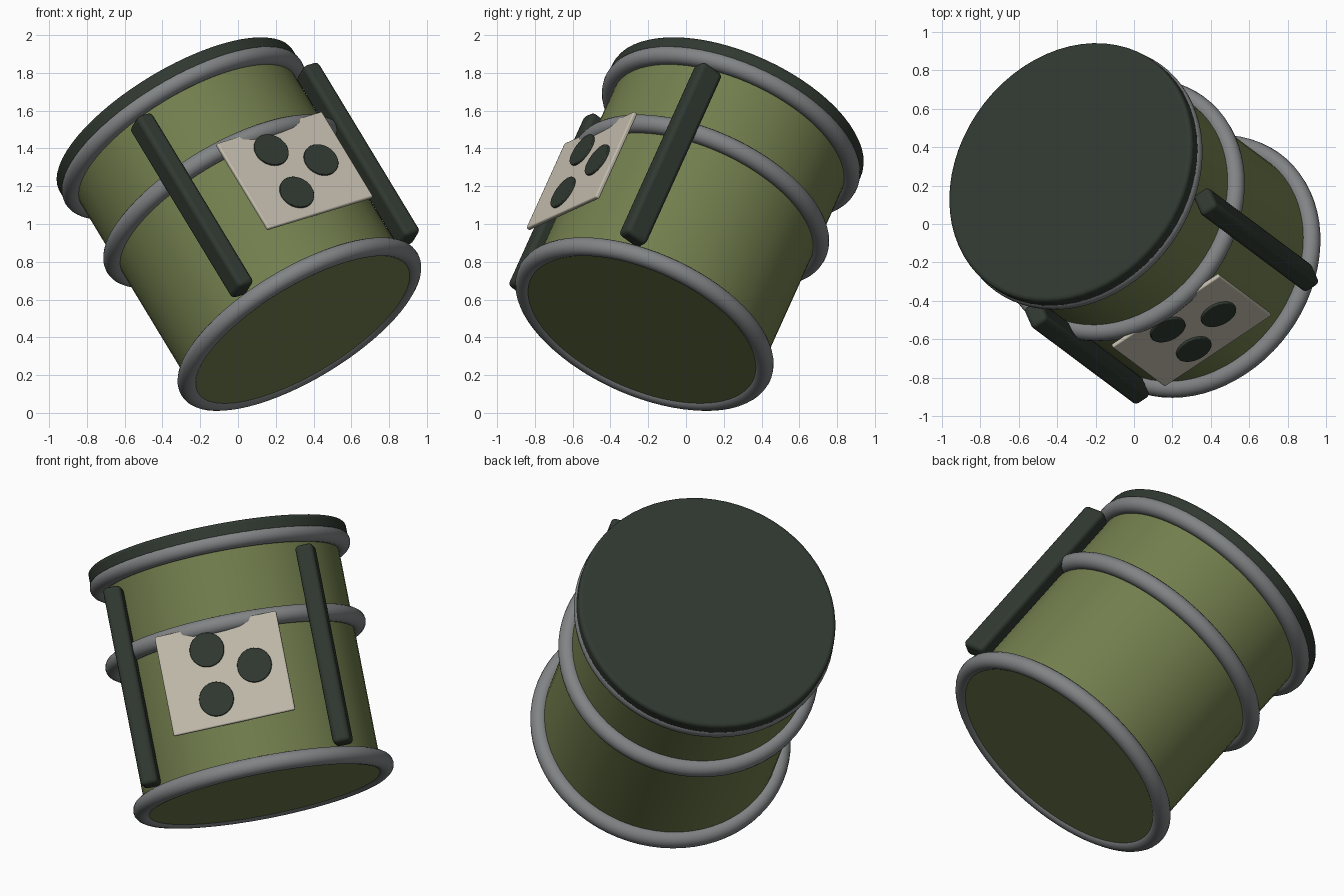
import bpy
import bmesh
import math
from mathutils import Matrix, Vector

cube = bpy.data.objects.get("Cube")
if cube:
    bpy.data.objects.remove(cube, do_unlink=True)


def material(name, rgb):
    mat = bpy.data.materials.new(name)
    mat.use_nodes = True
    colour = (*rgb, 1)
    mat.diffuse_color = colour
    mat.node_tree.nodes["Principled BSDF"].inputs["Base Color"].default_value = colour
    return mat


OLIVE = material("olive_green", (0.17, 0.21, 0.075))
DARK = material("dark_green", (0.03, 0.04, 0.03))
STEEL = material("steel_grey", (0.22, 0.23, 0.235))
CREAM = material("cream", (0.55, 0.51, 0.42))

# Tilted drum frame: local z runs up the drum, local -y faces its label
axis = Vector((-0.483, 0.361, 0.798)).normalized()
side = axis.cross(Vector((0.34, -0.763, 0.55))).normalized()
back = axis.cross(side)
FRAME = Matrix((side, back, axis)).transposed().to_4x4()
FRAME.translation = (0.325, -0.22, 0.47)


def finish(obj, name, mat, local, bevel=0):
    obj.name = obj.data.name = name
    obj.data.materials.append(mat)
    obj.matrix_world = FRAME @ local
    if bevel:
        mod = obj.modifiers.new("soft_edges", "BEVEL")
        mod.width = bevel
        mod.segments = 3
        mod.limit_method = "ANGLE"
    bpy.ops.object.shade_smooth_by_angle(angle=math.radians(40))
    return obj


def disc(name, mat, radius, depth, local, sides=64, bevel=0):
    bpy.ops.mesh.primitive_cylinder_add(vertices=sides, radius=radius, depth=depth)
    return finish(bpy.context.object, name, mat, local, bevel)


def box(name, mat, size, at, bevel):
    bpy.ops.mesh.primitive_cube_add(size=1)
    obj = bpy.context.object
    obj.data.transform(Matrix.Diagonal((*size, 1)))
    return finish(obj, name, mat, Matrix.Translation(at), bevel)


# Barrel body and lid
BOTTOM, LID_BASE, LID_TOP = -0.037, 1.28, 1.368
disc("barrel", OLIVE, 0.66, LID_BASE - BOTTOM,
     Matrix.Translation((0, 0, (BOTTOM + LID_BASE) / 2)))
disc("lid", DARK, 0.722, LID_TOP - LID_BASE,
     Matrix.Translation((0, 0, (LID_BASE + LID_TOP) / 2)), bevel=0.02)

# Metal hoops
for name, height in (("bottom_hoop", 0), ("middle_hoop", 0.815), ("top_hoop", 1.27)):
    bpy.ops.mesh.primitive_torus_add(major_radius=0.68, minor_radius=0.05,
                                     major_segments=72, minor_segments=16)
    finish(bpy.context.object, name, STEEL, Matrix.Translation((0, 0, height)))

# Upright rails either side of the label
for name, sign in (("left_rail", 1), ("right_rail", -1)):
    box(name, DARK, (0.1, 0.137, 1.13), (sign * 0.546, -0.494, 0.615), 0.024)

# Flat label with three round spots
LABEL_Z = 0.54
box("label", CREAM, (0.69, 0.025, 0.565), (0, -0.69, LABEL_Z), 0.008)
for i in range(3):
    angle = i * math.tau / 3
    spot = Vector((0.01 + 0.162 * math.cos(angle), -0.706,
                   LABEL_Z + 0.008 + 0.162 * math.sin(angle)))
    disc(f"label_spot_{i + 1}", DARK, 0.096, 0.02,
         Matrix.Translation(spot) @ Matrix.Rotation(math.pi / 2, 4, "X"),
         sides=40, bevel=0.004)
